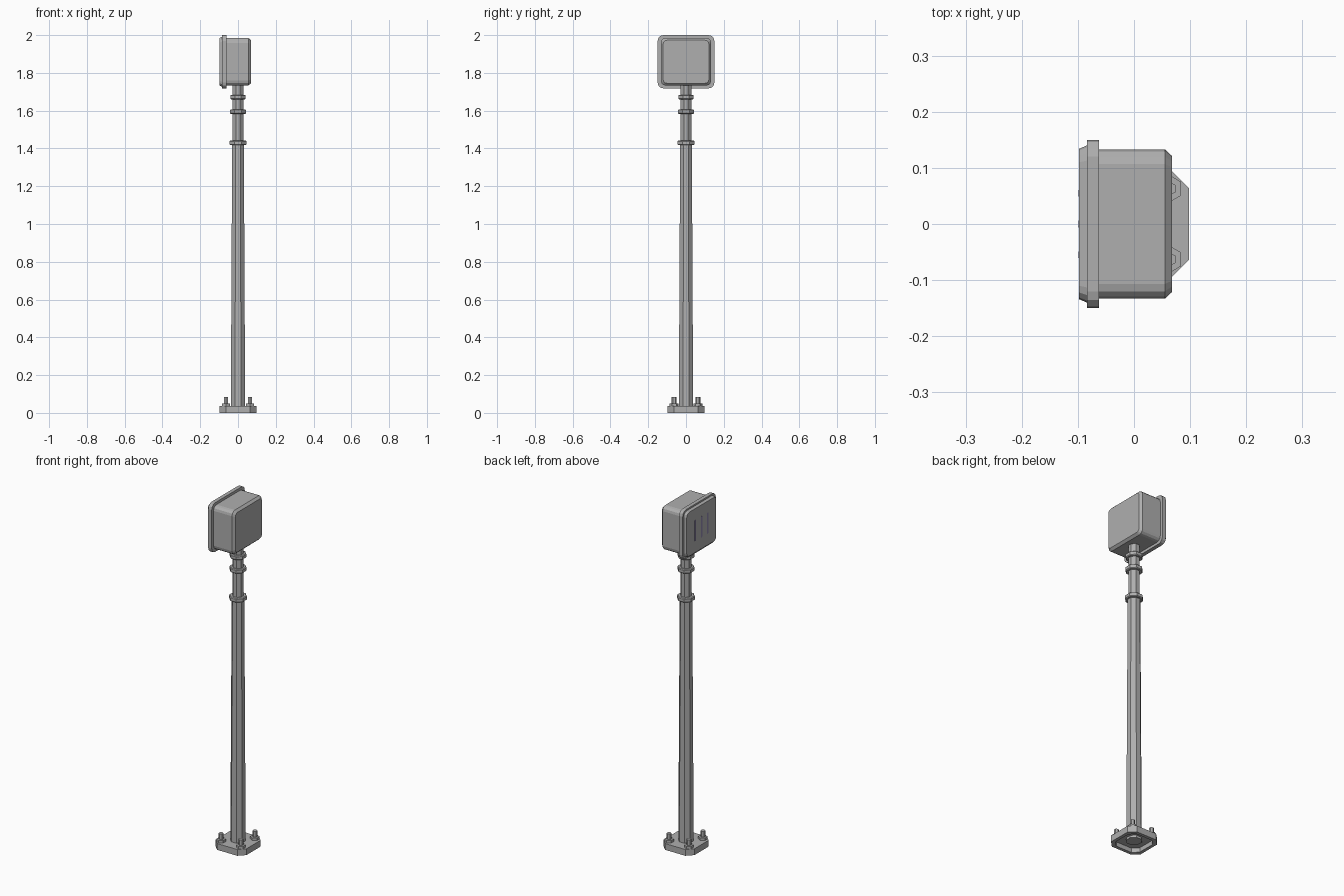
import bpy
import bmesh
import math
from mathutils import Vector

cube = bpy.data.objects.get("Cube")
if cube:
    bpy.data.objects.remove(cube, do_unlink=True)


def material(name, rgb):
    mat = bpy.data.materials.new(name)
    mat.use_nodes = True
    mat.diffuse_color = (*rgb, 1)
    mat.node_tree.nodes["Principled BSDF"].inputs["Base Color"].default_value = (*rgb, 1)
    return mat


GREY = material("painted grey", (0.43, 0.43, 0.43))
PURPLE = material("marking purple", (0.28, 0.24, 0.42))


def polygon(apothem, sides=8):
    """Regular outline with flat sides facing the axes."""
    r = apothem / math.cos(math.pi / sides)
    return [(r * math.cos(a), r * math.sin(a))
            for a in (2 * math.pi * (i + 0.5) / sides for i in range(sides))]


def rounded(hx, hy, r, seg=3):
    """Rectangle outline with rounded (or chamfered, seg=1) corners."""
    pts = []
    for q, (sx, sy) in enumerate(((1, 1), (-1, 1), (-1, -1), (1, -1))):
        for i in range(seg + 1):
            a = math.pi / 2 * (q + i / seg)
            pts.append((sx * (hx - r) + r * math.cos(a), sy * (hy - r) + r * math.sin(a)))
    return pts


def loft(name, sections, place, mat=GREY):
    """Skin a list of (outline, height) sections and cap both ends."""
    bm = bmesh.new()
    rings = [[bm.verts.new(place(u, v, h)) for u, v in pts] for pts, h in sections]
    n = len(rings[0])
    for a, b in zip(rings, rings[1:]):
        for i in range(n):
            bm.faces.new((a[i], a[(i + 1) % n], b[(i + 1) % n], b[i]))
    bm.faces.new(rings[0][::-1])
    bm.faces.new(rings[-1])
    bmesh.ops.recalc_face_normals(bm, faces=bm.faces)
    mesh = bpy.data.meshes.new(name)
    bm.to_mesh(mesh)
    bm.free()
    mesh.materials.append(mat)
    obj = bpy.data.objects.new(name, mesh)
    bpy.context.collection.objects.link(obj)
    return obj


def upright(x=0, y=0):
    return lambda u, v, h: Vector((x + u, y + v, h))


def sideways(u, v, h):
    """Outline in y and z around the lamp centre, height along x."""
    return Vector((h, u, 1.859 + v))


# Base plate, hollow underneath
inner, outer = rounded(0.08, 0.08, 0.025, 1), rounded(0.098, 0.098, 0.033, 1)


def chamfered(h, c):
    return [(h, h - c), (h - c, h), (c - h, h), (-h, h - c),
            (-h, c - h), (c - h, -h), (h - c, -h), (h, c - h)]


inner, outer = chamfered(0.08, 0.03), chamfered(0.098, 0.034)
loft("base_plate", [(inner, 0.025), (inner, 0), (outer, 0), (outer, 0.036)], upright())

# Anchor bolts with hexagonal nuts
for sx in (-1, 1):
    for sy in (-1, 1):
        at = upright(0.063 * sx, 0.063 * sy)
        loft("anchor_nut", [(polygon(0.021, 6), 0.034), (polygon(0.021, 6), 0.05)], at)
        loft("anchor_bolt", [(polygon(0.011, 6), 0.05), (polygon(0.011, 6), 0.083)], at)

# Tapered lower pole and slimmer upper pole
loft("lower_pole", [(polygon(0.038), 0.012), (polygon(0.031), 1.425)], upright())
loft("upper_pole", [(polygon(0.028), 1.42), (polygon(0.028), 1.75)], upright())

# Chamfered collars
for z, radius in ((1.43, 0.044), (1.595, 0.042), (1.672, 0.041)):
    loft("collar", [(polygon(radius - 0.004), z - 0.012), (polygon(radius), z - 0.008),
                    (polygon(radius), z + 0.008), (polygon(radius - 0.004), z + 0.012)],
         upright())

# Head housing, flange and front cover
loft("housing", [(rounded(0.133, 0.126, 0.026), -0.07), (rounded(0.133, 0.126, 0.026), 0.055),
                 (rounded(0.121, 0.114, 0.02), 0.068)], sideways)
flange = rounded(0.15, 0.141, 0.03)
loft("flange", [(flange, -0.084), (flange, -0.062)], sideways)
loft("front_cover", [(rounded(0.134, 0.126, 0.024), -0.098),
                     (rounded(0.14, 0.132, 0.027), -0.084)], sideways)

# Slim painted marking bars on the cover
for y in (-0.055, 0.0, 0.055):
    bar = [(y + u, v) for u, v in rounded(0.006, 0.06, 0.002, 1)]
    loft("marking_bar", [(bar, -0.099), (bar, -0.0975)], sideways, PURPLE)
